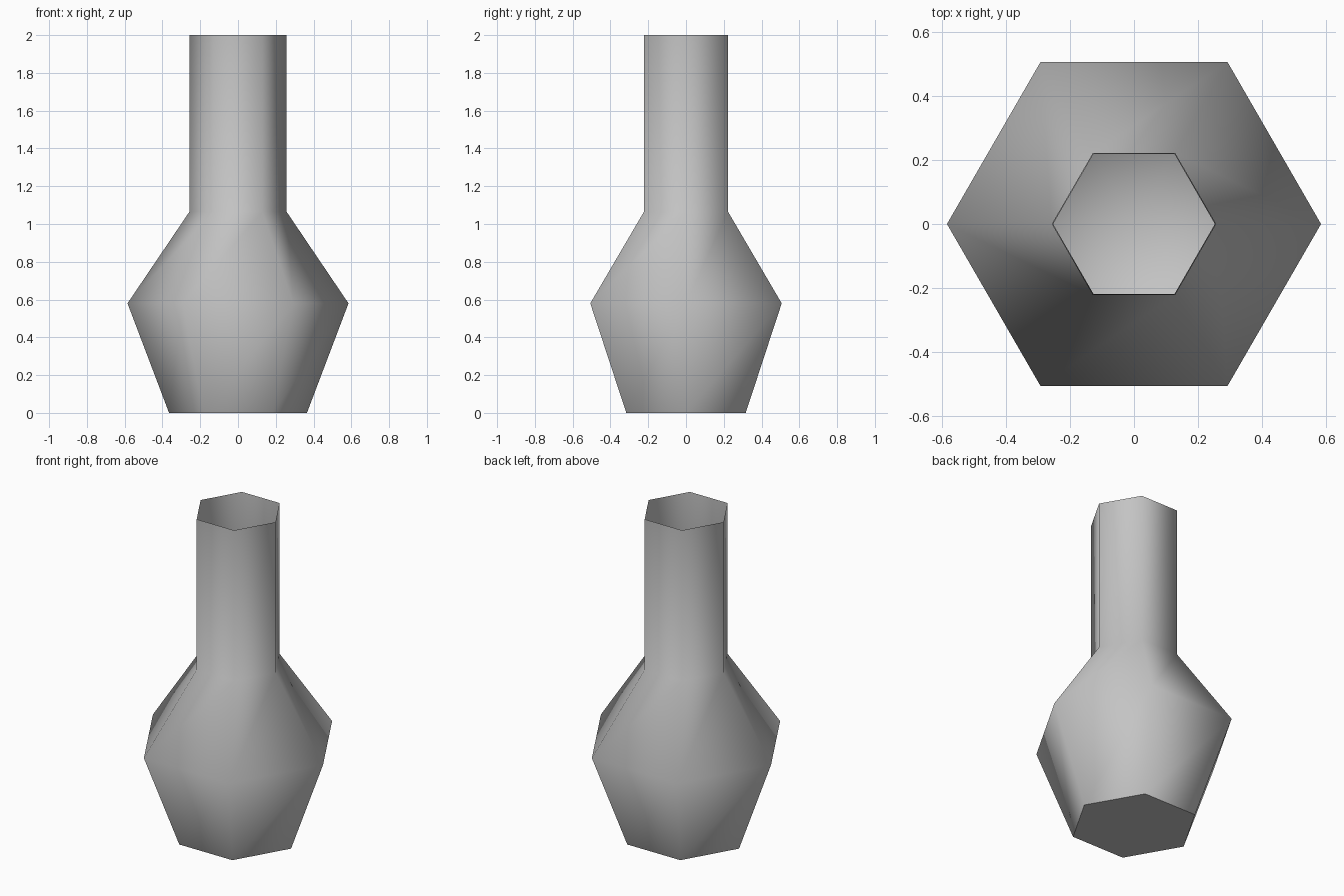
import bpy, bmesh, math

cube = bpy.data.objects.get("Cube")
if cube:
    bpy.data.objects.remove(cube, do_unlink=True)

SIDES = 6
SKIN = 0.004

glaze = bpy.data.materials.new("pale_grey")
glaze.use_nodes = True
colour = (0.55, 0.55, 0.55, 1)
glaze.diffuse_color = colour
glaze.node_tree.nodes["Principled BSDF"].inputs["Base Color"].default_value = colour

# Outer profile from foot to rim, as (radius, height)
outer = [(0.365, 0), (0.585, 0.58), (0.257, 1.065), (0.257, 2)]
# Thin lining from just below the rim down to the inner floor
inner = [(r - SKIN, max(z, SKIN)) for r, z in reversed(outer[:-1])]

bm = bmesh.new()


def ring(radius, z):
    turn = math.tau / SIDES
    return [bm.verts.new((radius * math.cos(i * turn), radius * math.sin(i * turn), z))
            for i in range(SIDES)]


rings = [ring(r, z) for r, z in outer + inner]

# Walls: up the outside, over the rim and down the inside
for low, high in zip(rings, rings[1:]):
    for i in range(SIDES):
        j = (i + 1) % SIDES
        bm.faces.new((low[i], low[j], high[j], high[i]))

# Flat base underneath and fanned floor inside
bm.faces.new(list(reversed(rings[0])))
middle = bm.verts.new((0, 0, SKIN))
for i in range(SIDES):
    bm.faces.new((rings[-1][i], rings[-1][(i + 1) % SIDES], middle))

# Smooth all over, except crisp edges at the foot and the rim
for face in bm.faces:
    face.smooth = True
for loop in (rings[0], rings[len(outer) - 1]):
    for edge in bm.edges:
        if all(v in loop for v in edge.verts):
            edge.smooth = False

mesh = bpy.data.meshes.new("vase")
bm.to_mesh(mesh)
bm.free()
mesh.materials.append(glaze)
vase = bpy.data.objects.new("vase", mesh)
bpy.context.collection.objects.link(vase)
